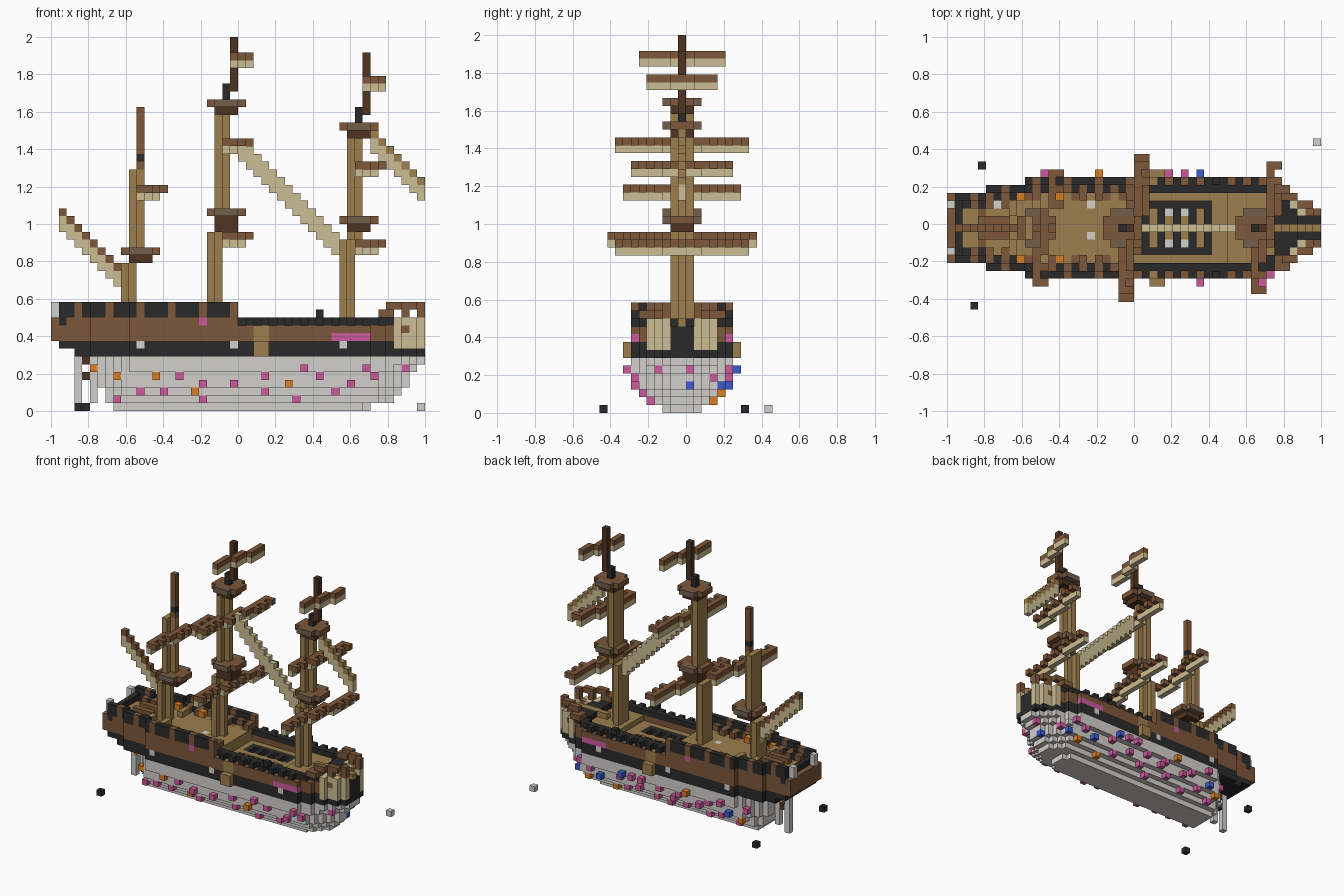
import bpy, bmesh, random
from mathutils import Vector

random.seed(4)
if "Cube" in bpy.data.objects:
    bpy.data.objects.remove(bpy.data.objects["Cube"])

UNIT = 1 / 24          # edge of one block
grid = {}              # (along, across, up) -> (part, colour)
PALETTE = {
    "charcoal": (47, 46, 46), "brown": (124, 88, 60), "dark_brown": (80, 55, 38),
    "gold_wood": (155, 126, 78), "tan_cloth": (203, 189, 147), "light_grey": (209, 207, 203),
    "weathered_wood": (114, 95, 76), "pink": (203, 90, 154), "orange": (217, 126, 38),
    "blue": (62, 90, 204),
}


def span(first, last):
    return range(first, last + 1)


def sides(*widths):
    return {s * w for w in widths for s in (-1, 1)}


def put(part, colour, along, across, up):
    """Fill a box of blocks; single integers are allowed."""
    as_list = lambda v: (v,) if isinstance(v, int) else v
    for i in as_list(along):
        for d in as_list(across):
            for k in as_list(up):
                grid[i, d, k] = (part, colour)


def plan(i):
    """Half width of the topsides at a station."""
    return min(4 + (i >= 5) + (i >= 10), 6 - max(0, i - 39) // 2)


# Underwater hull, layer by layer
HALF = (2, 3, 4, 5, 5, 6, 6)
START = (8, 7, 7, 6, 6, 6, 6)
END = (40, 43, 44, 45, 45, 46, 47)


def hull_half(i, k):
    return min(HALF[k], plan(i), 1 + END[k] - i, 2 + i - START[k])


for k in range(7):
    for i in span(START[k], END[k]):
        w = hull_half(i, k)
        put("lower_hull", "light_grey", i, span(-w, w), k)

# Dark wale, planked sides, decks and toothed rails
for i in span(1, 47):
    w = plan(i)
    inner = span(2 - w, w - 2)
    put("wale", "charcoal", i, span(-w, w), span(7 if i > 2 else 8, 8))
    if i < 44:
        put("planking", "brown", i, sides(w, w - 1), span(9, 10))
        put("main_deck", "gold_wood", i, inner, 9 if 23 < i < 36 else span(9, 10))
        put("rail", "charcoal", i, sides(w - 1, w) if i % 2 else sides(w - 1), 11)
    if i < 24:
        put("planking", "brown", i, sides(w), 11)
        put("quarter_deck", "gold_wood", i, inner, 11)
        put("rail", "charcoal", i, sides(w), 12)
        if i % 4 != 3:
            put("rail", "charcoal", i, sides(w), 13)
        else:
            put("rail_posts", "brown", i, sides(w), span(9, 13))
        if i > 2:
            put("deck_fittings", "brown", i, sides(w - 1), 11)
            put("deck_fittings", "brown" if i % 2 else "charcoal", i, sides(w - 1), 12)
            if i % 3:
                put("deck_fittings", "brown", i, sides(w - 2), 11 + i % 2)
put("rail", "charcoal", 1, span(-4, 4), span(11, 12))
put("deck_fittings", "brown", span(4, 7), sides(1), 12)
put("deck_fittings", "gold_wood", (8, 11), sides(2, 3), 12)
put("deck_fittings", "orange", (9, 14), (-4, 4), 12)
put("deck_fittings", "light_grey", (6, 18), (-1, 3), 11)
put("rail", "charcoal", 34, sides(6), 12)

# Open hold with a beam grating
for i in span(25, 33):
    for d in span(-3, 3):
        grid.pop((i, d, 9), None)
        put("hold_floor", "gold_wood", i, d, 8)
        if abs(d) == 3 or (i % 2 and d):
            put("grating", "charcoal", i, d, 9)
put("grating", "gold_wood", span(25, 33), 0, 9)
put("hold_floor", "light_grey", (28, 30), sides(2), 8)

# Stern transom with lanterns
put("transom", "brown", 0, span(-4, 4), span(9, 11))
put("stern_lantern", "light_grey", 0, sides(3), span(12, 13))

# Rudder frame
put("rudder", "light_grey", 3, 0, span(0, 6))
put("rudder", "light_grey", 5, 0, span(1, 6))
put("rudder_hinge", "dark_brown", 4, 0, (4, 6))

# Bow: stem, head rails and upper rail
put("bow_bulkhead", "charcoal", span(42, 44), span(-3, 3), span(9, 11))
put("stem", "charcoal", span(44, 47), span(-1, 1), span(7, 10))
put("bowsprit", "gold_wood", span(40, 47), 0, 11)
for i in span(44, 47):
    w = plan(i)
    put("head_rail", "tan_cloth", i, sides(w, max(w - 1, 2)), span(8, 11))
    put("bow_rail", "brown", i, sides(w), span(12, 13) if i % 2 else 13)
put("bow_rail", "brown", 45, sides(3), 10)
put("bow_rail", "brown", 46, sides(2), 11)
put("bow_rail", "brown", span(42, 43), sides(4, 5), 12)
put("bow_rail", "brown", 43, sides(4), 13)

# Side details
put("side_ladder", "gold_wood", (26, 27), sides(7), span(7, 8))
put("side_ladder", "gold_wood", (26, 27), sides(6), span(9, 10))
put("side_lights", "light_grey", (11, 23, 37), sides(6), 8)
put("side_coral", "pink", span(36, 40), sides(6), 9)
put("side_coral", "pink", 19, sides(6), 11)

# Growth dotted over the underwater hull: stations per layer
NEAR = {1: (8, 19, 31), 2: (11, 14, 18, 27, 36),
        3: (19, 23, 30, 38), 4: (8, 13, 16, 27, 34, 41),
        5: (5, 32, 40, 45)}
FAR = {1: (10, 16, 24, 35), 2: (9, 13, 20, 26, 32, 40),
       3: (11, 17, 22, 29, 37, 42), 4: (8, 15, 21, 25, 33, 39, 43),
       5: (12, 19, 28, 30, 32, 41)}
ORANGE = ((5, 5), (8, 4), (13, 4), (18, 2), (30, 3))
for sign, layers in ((-1, NEAR), (1, FAR)):
    for k, stations in layers.items():
        for i in stations:
            colour = "orange" if (i, k) in ORANGE else "pink"
            if sign > 0:
                colour = random.choice(("pink", "pink", "pink", "orange", "blue"))
            put("hull_growth", colour, i, sign * (max(hull_half(i, k), 0) + 1), k)
put("hull_growth", "orange", 19, 7, 5)
put("hull_growth", "blue", 32, 7, 5)
put("hull_growth", "blue", 45, 1, 3)
put("hull_growth", "pink", 46, 1, 5)


# Masts: lower mast, first top, upper mast, second top
def mast(name, i, foot, top, upper_top):
    for a, low, high in ((i, foot, top - 1), (i + 1, top, upper_top)):
        put(name + "_mast", "gold_wood", a, span(-1, 1), span(low, high))
        put(name + "_mast", "gold_wood", a + 1, 0, span(low, high))


def platform(name, i, k, depth=1):
    put(name + "_top", "dark_brown", span(i + 1, i + 3), span(-1, 1), span(k - depth, k - 1))
    put(name + "_top", "brown", span(i, i + 4), span(-1, 1), k)
    put(name + "_top", "weathered_wood", span(i + 1, i + 3), sides(2), k)


mast("mizzen", 9, 12, 19, 30)
platform("mizzen_lower", 9, 20)
mast("main", 20, 11, 23, 38)
platform("main_lower", 20, 25, 2)
platform("main_upper", 20, 39)
mast("fore", 37, 10, 22, 35)
platform("fore_lower", 37, 24)
platform("fore_upper", 37, 36)

put("mizzen_pole", "brown", 11, 0, span(31, 38))
put("mizzen_pole", "charcoal", 11, 0, 32)
put("main_pole", "charcoal", 22, 0, span(40, 41))
put("main_pole", "dark_brown", 23, 0, span(41, 47))
put("fore_pole", "charcoal", 39, 0, span(37, 38))
put("fore_pole", "dark_brown", 40, 0, span(38, 45))


# Slightly braced, toothed yards with furled sails underneath
def yard(name, i, k, half):
    for d in span(-half, half):
        a = i + (0 if d < -half / 3 else 2 if d > half / 3 else 1)
        tooth = half > 5 and (half - d) % 2 == 0
        put(name + "_yard", "brown", span(a, a + tooth), d, k)
        put(name + "_furled_sail", "tan_cloth", a, d, k - 1)


yard("main_course", 22, 22, 9)
yard("main_topsail", 22, 34, 8)
yard("main_topgallant", 23, 45, 5)
yard("fore_course", 39, 21, 8)
yard("fore_topsail", 39, 31, 6)
yard("fore_topgallant", 40, 42, 4)
yard("mizzen_topsail", 11, 28, 7)


# Sloping sails between the masts, one step down per block
def stay(name, i, k, steps, spar):
    for t in range(steps):
        put(name + "_spar", spar, i + t, 0, k - t)
        put(name + "_sail", "tan_cloth", i + t, 0, span(k - t - 2, k - t - 1))


stay("main_stay", 24, 34, 13, "tan_cloth")
stay("fore_stay", 41, 35, 7, "gold_wood")
stay("mizzen_gaff", 1, 25, 9, "brown")

# Loose blocks around the ship
put("loose_block", "charcoal", 4, 8, 0)
put("loose_block", "charcoal", 3, -10, 0)
put("loose_block", "light_grey", 47, 11, 0)

# Materials
materials = {}
for name, rgb in PALETTE.items():
    mat = bpy.data.materials.new(name)
    mat.use_nodes = True
    colour = [(c / 255) ** 2.2 for c in rgb] + [1]
    mat.diffuse_color = colour
    mat.node_tree.nodes["Principled BSDF"].inputs["Base Color"].default_value = colour
    materials[name] = mat

# Turn each part's blocks into a mesh with only the exposed faces
AXES = [Vector(v) for v in ((1, 0, 0), (0, 1, 0), (0, 0, 1))]
order = list(PALETTE)
for part in sorted({p for p, c in grid.values()}):
    blocks = {cell: c for cell, (p, c) in grid.items() if p == part}
    used = [c for c in order if c in blocks.values()]
    bm = bmesh.new()
    for cell, colour in blocks.items():
        centre = Vector(cell) + Vector((0.5, -0.5, 0.5))
        for n in range(3):
            for sign in (-1, 1):
                normal = AXES[n] * sign
                if tuple(int(c) for c in Vector(cell) + normal) in grid:
                    continue
                u, v = AXES[(n + 1) % 3] * sign, AXES[(n + 2) % 3]
                ring = [centre + (normal + u * a + v * b) / 2
                        for a, b in ((-1, -1), (1, -1), (1, 1), (-1, 1))]
                face = bm.faces.new([bm.verts.new(p * UNIT - AXES[0]) for p in ring])
                face.material_index = used.index(colour)
    bmesh.ops.remove_doubles(bm, verts=bm.verts, dist=UNIT / 100)
    mesh = bpy.data.meshes.new(part)
    bm.to_mesh(mesh)
    bm.free()
    for c in used:
        mesh.materials.append(materials[c])
    bpy.context.collection.objects.link(bpy.data.objects.new(part, mesh))
